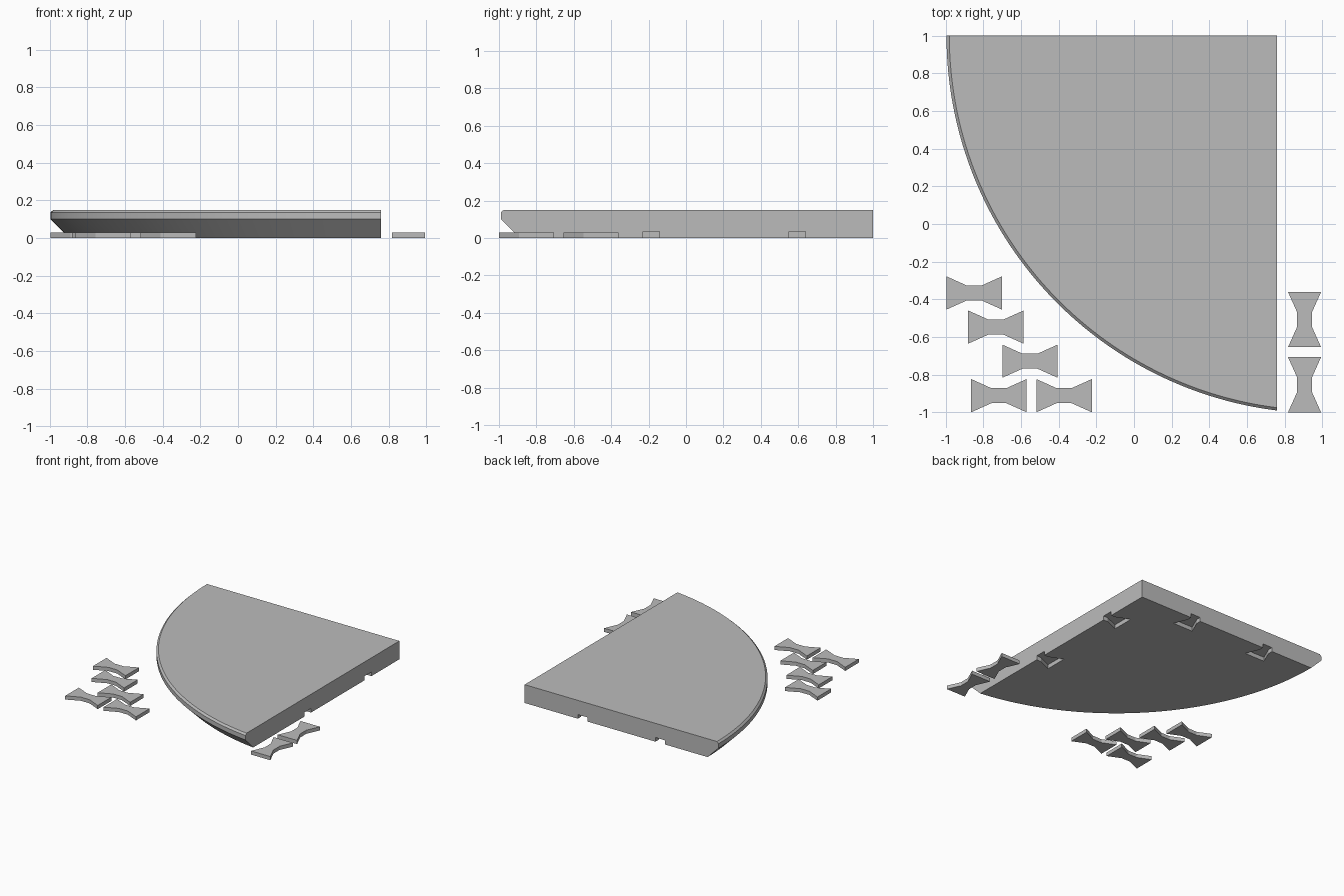
import bpy, bmesh, math
from mathutils import Matrix, Vector

old = bpy.data.objects.get("Cube")
if old:
    bpy.data.objects.remove(old, do_unlink=True)

grey = bpy.data.materials.new("plain grey")
grey.use_nodes = True
grey.diffuse_color = (0.5, 0.5, 0.5, 1)
grey.node_tree.nodes["Principled BSDF"].inputs["Base Color"].default_value = (0.5, 0.5, 0.5, 1)

RIGHT, BACK = 0.76, 1.0          # straight edges of the panel
CENTRE_X, RADIUS = 1.005, 2.0    # curved edge
SEGMENTS = 64


def finish(name, bm):
    bmesh.ops.recalc_face_normals(bm, faces=bm.faces)
    mesh = bpy.data.meshes.new(name)
    bm.to_mesh(mesh)
    bm.free()
    mesh.materials.append(grey)
    obj = bpy.data.objects.new(name, mesh)
    bpy.context.collection.objects.link(obj)
    return obj


def loft(name, rings):
    """Join matching outlines into a closed solid."""
    bm = bmesh.new()
    loops = [[bm.verts.new(p) for p in ring] for ring in rings]
    for low, high in zip(loops, loops[1:]):
        for i in range(len(low)):
            j = (i + 1) % len(low)
            bm.faces.new((low[i], low[j], high[j], high[i]))
    bm.faces.new(loops[0][::-1])
    bm.faces.new(loops[-1])
    return finish(name, bm)


def panel_ring(inset, z):
    """Sector outline: an arc closed by the two straight edges."""
    r, ry = RADIUS - inset, RADIUS + 0.005 - inset
    end = math.acos((CENTRE_X - RIGHT) / r)
    ring = []
    for i in range(SEGMENTS + 1):
        a = end * i / SEGMENTS
        ring.append((CENTRE_X - r * math.cos(a), BACK - ry * math.sin(a), z))
    return ring + [(RIGHT, BACK, z)]


def bow_tie(name, x, y, angle, low, high, grow=0.0):
    """Double-flared connector key."""
    half, flare, neck, waist = 0.147 + grow, 0.088 + grow, 0.04, 0.04 + grow
    quarter = [(half, flare), (neck, waist)]
    upper = quarter + [(-px, py) for px, py in quarter[::-1]]
    outline = upper + [(px, -py) for px, py in upper[::-1]]
    turn = Matrix.Translation((x, y, 0)) @ Matrix.Rotation(math.radians(angle), 4, 'Z')
    return loft(name, [[turn @ Vector((px, py, z)) for px, py in outline] for z in (low, high)])


# Panel: undercut, short vertical rim and a small top chamfer
panel = loft("panel", [panel_ring(inset, z) for inset, z in
                       ((0.1, 0), (0, 0.1), (0, 0.136), (0.015, 0.15))])

# Key sockets under the straight edges
sockets = [(RIGHT, 0.595, 0), (RIGHT, -0.185, 0), (0.235, BACK, 90), (-0.468, BACK, 90)]
for n, (x, y, angle) in enumerate(sockets, 1):
    cutter = bow_tie(f"socket_cutter_{n}", x, y, angle, -0.05, 0.034, 0.004)
    cutter.hide_render = True
    cutter.hide_set(True)
    cutter.display_type = 'WIRE'
    cut = panel.modifiers.new(f"socket_{n}", 'BOOLEAN')
    cut.object = cutter
    cut.operation = 'DIFFERENCE'
    cut.solver = 'EXACT'

# Apply the cuts and remove the helpers
bpy.context.view_layer.update()
evaluated = panel.evaluated_get(bpy.context.evaluated_depsgraph_get())
cut_mesh = bpy.data.meshes.new_from_object(evaluated)
panel.modifiers.clear()
panel.data = cut_mesh
for obj in [o for o in bpy.data.objects if o.name.startswith("socket_cutter")]:
    bpy.data.objects.remove(obj, do_unlink=True)

# Smooth the rim, keeping its edges sharp
bpy.ops.object.select_all(action='DESELECT')
panel.select_set(True)
bpy.context.view_layer.objects.active = panel
bpy.ops.object.shade_smooth_by_angle(angle=math.radians(15))

# Loose connector keys
keys = [(-0.848, -0.366, 0), (-0.733, -0.547, 0), (-0.552, -0.728, 0),
        (-0.717, -0.911, 0), (-0.371, -0.911, 0),
        (0.905, -0.507, 90), (0.905, -0.853, 90)]
for n, (x, y, angle) in enumerate(keys, 1):
    bow_tie(f"connector_key_{n}", x, y, angle, 0, 0.03)
